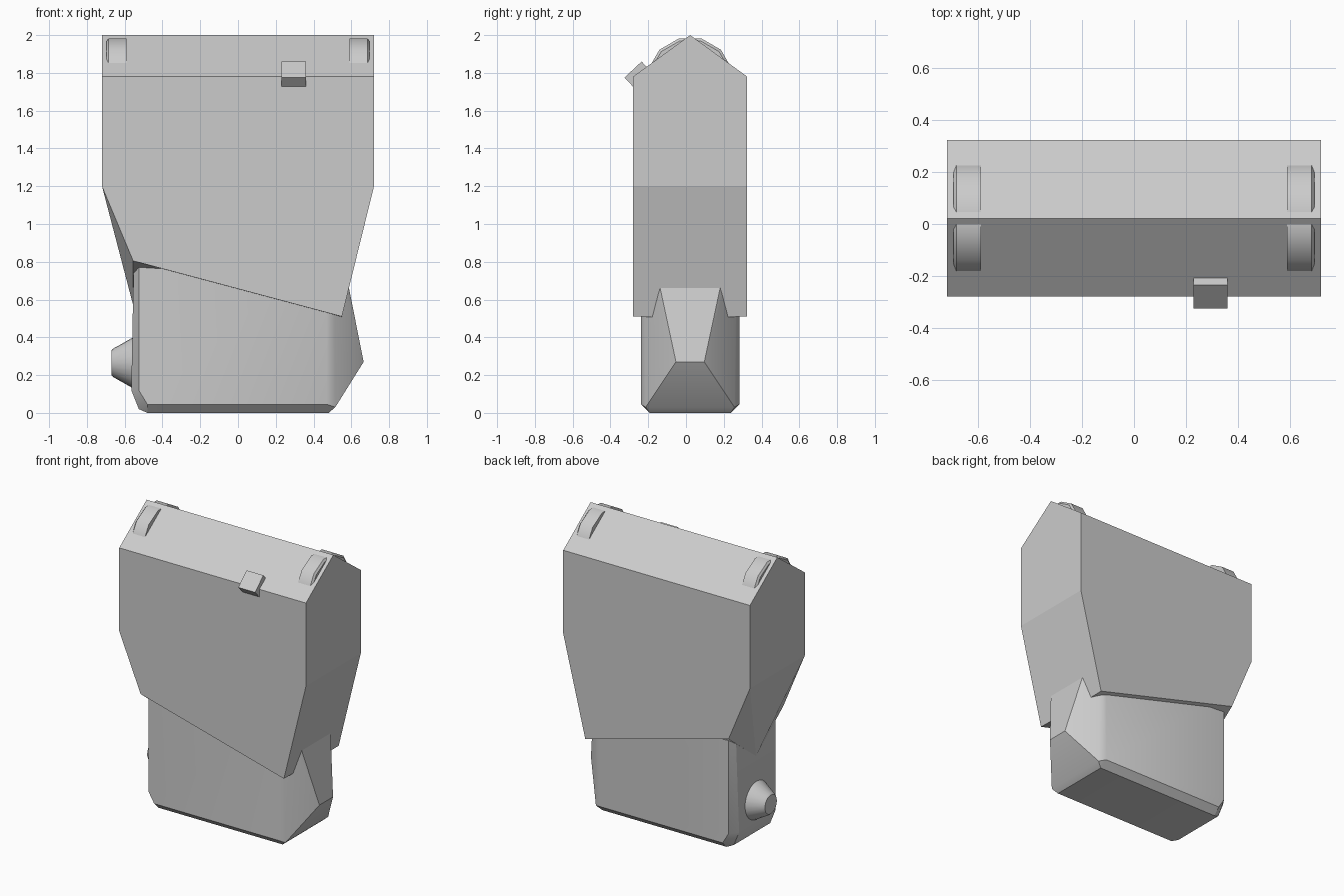
import bpy, bmesh, math
from mathutils import Matrix

if "Cube" in bpy.data.objects:
    bpy.data.objects.remove(bpy.data.objects["Cube"])

CY = 0.022  # depth of the centre plane

grey = bpy.data.materials.new("plain grey")
grey.use_nodes = True
grey.diffuse_color = (0.6, 0.6, 0.6, 1)
grey.node_tree.nodes["Principled BSDF"].inputs["Base Color"].default_value = grey.diffuse_color


def finish(name, bm, smooth=None):
    bmesh.ops.recalc_face_normals(bm, faces=bm.faces)
    mesh = bpy.data.meshes.new(name)
    bm.to_mesh(mesh)
    bm.free()
    mesh.materials.append(grey)
    obj = bpy.data.objects.new(name, mesh)
    bpy.context.collection.objects.link(obj)
    if smooth:
        bpy.ops.object.select_all(action='DESELECT')
        obj.select_set(True)
        bpy.context.view_layer.objects.active = obj
        bpy.ops.object.shade_smooth_by_angle(angle=math.radians(smooth))
    return obj


def frustum(name, x0, x1, r0, r1, z, sides, smooth, turn=0.0):
    """Capped cone lying along x, with a softened far rim."""
    bm = bmesh.new()
    rings = []
    for x, r in ((x0, r0), (x1 * 0.9 + x0 * 0.1, r1 + 0.1 * (r0 - r1)), (x1, r1 * 0.94)):
        angles = [turn + math.tau * i / sides for i in range(sides)]
        rings.append([bm.verts.new((x, CY + r * math.cos(a), z + r * math.sin(a))) for a in angles])
    for a, b in zip(rings, rings[1:]):
        for i in range(sides):
            j = (i + 1) % sides
            bm.faces.new((a[i], a[j], b[j], b[i]))
    bm.faces.new(rings[0])
    bm.faces.new(rings[-1])
    return finish(name, bm, smooth)


# Upper housing: front and back outlines, ridge on top, keel below
bm = bmesh.new()
outline = [(-.72, 1.78), (-.72, 1.2), (-.555, .805), (.55, .51), (.72, 1.2), (.72, 1.78)]
front = [bm.verts.new((x, CY - .302, z)) for x, z in outline]
back = [bm.verts.new((x, CY + .302, z)) for x, z in outline]
ridge_l, ridge_r = (bm.verts.new((x, CY, 2.0)) for x in (-.72, .72))
keel_l, keel_r = (bm.verts.new((x, CY, z)) for x, z in ((-.555, .57), (.55, .505)))
for side in (front, back):
    a, b, c, d, e, f = side
    bm.faces.new(side)
    bm.faces.new((a, f, ridge_r, ridge_l))
    bm.faces.new((b, c, keel_l))
    bm.faces.new((c, d, keel_r, keel_l))
bm.faces.new((front[0], front[1], back[1], back[0], ridge_l))
bm.faces.new((front[5], front[4], back[4], back[5], ridge_r))
bm.faces.new((front[1], keel_l, back[1]))
bm.faces.new((front[4], front[3], keel_r, back[3], back[4]))
finish("upper_housing", bm)

# Lower body: faceted block with a wedge nose, as the hull of mirrored points
half_points = [
    (-.48, .215, 0), (.48, .215, 0),                      # underside
    (-.48, .26, .045), (.47, .26, .045), (.515, .235, .03),  # bottom chamfer
    (-.525, .2, .02), (-.565, .2, .12), (-.525, .26, .12),   # left corner
    (-.525, .26, .9), (-.55, .22, .9),                    # left wall top
    (.47, .26, .9), (.51, .245, .9),                      # right edge top
    (.665, .075, .27), (.54, .21, .9),                    # nose
]
bm = bmesh.new()
verts = [bm.verts.new((x, CY + s * y, z)) for x, y, z in half_points for s in (-1, 1)]
hull = bmesh.ops.convex_hull(bm, input=verts)
loose = {v for v in hull["geom_interior"] if isinstance(v, bmesh.types.BMVert)}
bmesh.ops.delete(bm, geom=list(loose), context='VERTS')
bmesh.ops.dissolve_limit(bm, angle_limit=math.radians(1), verts=bm.verts, edges=bm.edges)
finish("lower_body", bm, 28)

# Side knob
frustum("side_knob", -.55, -.67, .138, .07, .265, 24, 30)

# Rollers showing through the roof at each end
for name, x0, x1 in (("left_roller", .59, .695), ("right_roller", -.59, -.695)):
    frustum(name, x0, x1, .23, .23, 1.76, 12, 35, math.radians(15))

# Tilted catch on the front eave
bm = bmesh.new()
place = (Matrix.Translation((.295, -.257, 1.793)) @ Matrix.Rotation(math.radians(43), 4, 'X')
         @ Matrix.Diagonal((.13, .124, .068, 1)))
bmesh.ops.create_cube(bm, size=1, matrix=place)
finish("front_catch", bm)
